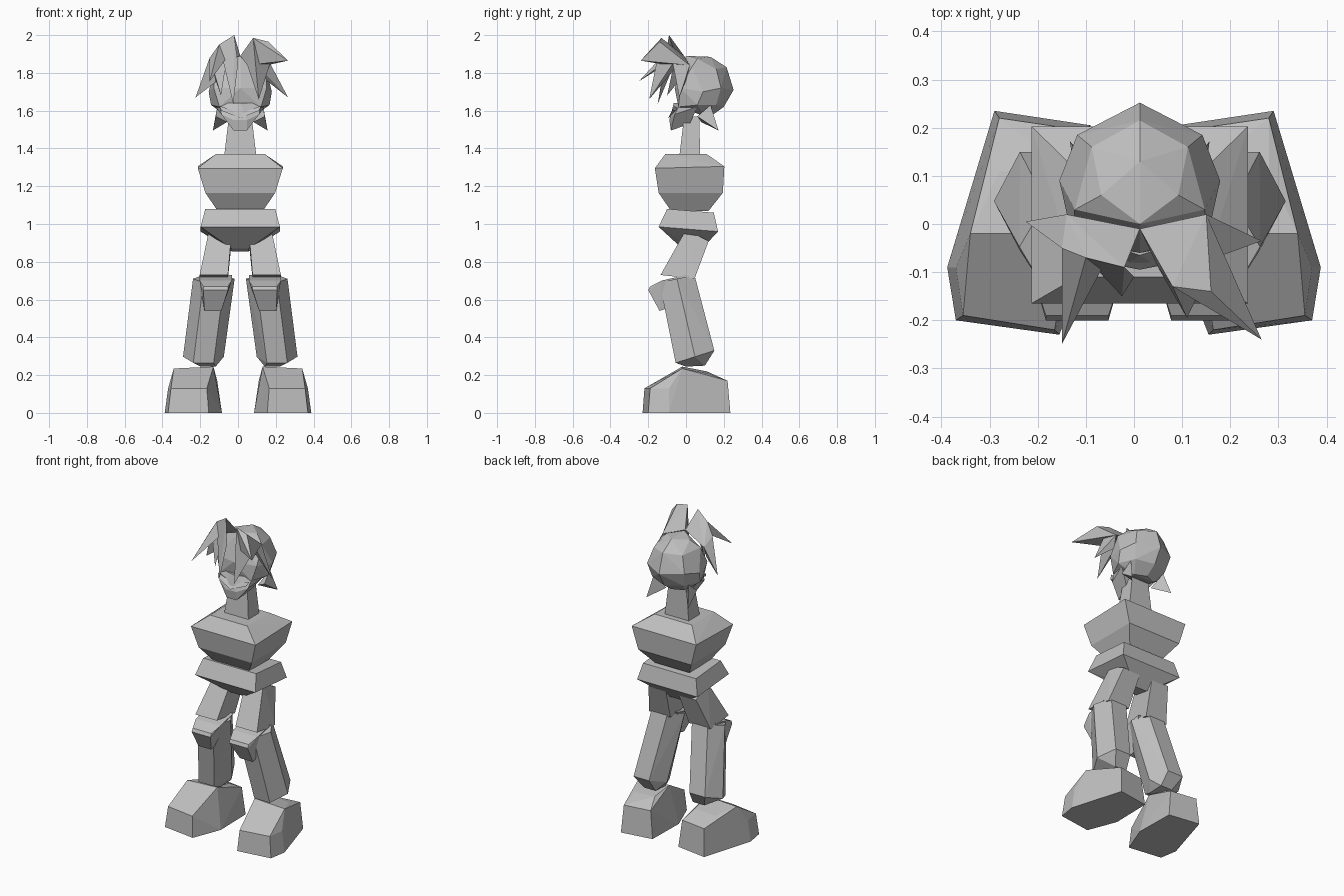
import bpy
import bmesh
import math

default_cube = bpy.data.objects.get("Cube")
if default_cube:
    bpy.data.objects.remove(default_cube, do_unlink=True)

# One flat grey for the whole figure
clay = bpy.data.materials.new("clay_grey")
clay.use_nodes = True
clay_colour = (0.52, 0.52, 0.52, 1)
clay.diffuse_color = clay_colour
clay.node_tree.nodes["Principled BSDF"].inputs["Base Color"].default_value = clay_colour

AXIS = 0.012  # the body's own middle line


def solid(name, points):
    """Make a faceted closed part wrapped around the given points."""
    mesh = bpy.data.meshes.new(name)
    bm = bmesh.new()
    for point in points:
        bm.verts.new(point)
    hull = bmesh.ops.convex_hull(bm, input=bm.verts[:])
    loose = {v for v in hull["geom_interior"] + hull["geom_unused"]
             if isinstance(v, bmesh.types.BMVert)}
    bmesh.ops.delete(bm, geom=list(loose), context="VERTS")
    bmesh.ops.dissolve_limit(bm, angle_limit=math.radians(3),
                             verts=bm.verts[:], edges=bm.edges[:])
    bmesh.ops.recalc_face_normals(bm, faces=bm.faces[:])
    bm.to_mesh(mesh)
    bm.free()
    mesh.materials.append(clay)
    part = bpy.data.objects.new(name, mesh)
    bpy.context.scene.collection.objects.link(part)
    return part


def both_sides(points, middle=AXIS):
    """Points given as offsets to the left, repeated on the right."""
    return [(middle + side * x, y, z) for side in (1, -1) for x, y, z in points]


def pair(name, points, middle=AXIS):
    """Make a left part and its mirrored right twin."""
    for label, side in (("left", 1), ("right", -1)):
        solid(f"{label}_{name}", [(middle + side * x, y, z) for x, y, z in points])


def box_ring(x, half, front, back, z_front, z_back):
    """Four corners of a level or tilted cross-section."""
    return [(x + side * half, y, z) for side in (1, -1)
            for y, z in ((front, z_front), (back, z_back))]


def hex_ring(x, half, front, back, z_front, z_back):
    """Six corners of a tilted cross-section, pointing sideways."""
    ends = box_ring(x, half * 0.5, front, back, z_front, z_back)
    middle_y, middle_z = (front + back) / 2, (z_front + z_back) / 2
    return ends + [(x + side * half, middle_y, middle_z) for side in (1, -1)]


# Torso
solid("chest",
      box_ring(AXIS, 0.13, -0.11, 0.11, 1.37, 1.37)
      + box_ring(AXIS, 0.225, -0.165, 0.203, 1.295, 1.305)
      + box_ring(AXIS, 0.185, -0.145, 0.195, 1.165, 1.165)
      + box_ring(AXIS, 0.12, -0.08, 0.12, 1.07, 1.07))
solid("pelvis",
      box_ring(AXIS, 0.185, -0.1, 0.147, 1.08, 1.06)
      + box_ring(AXIS, 0.21, -0.145, 0.17, 0.985, 0.96)
      + box_ring(AXIS, 0.045, -0.02, 0.07, 0.87, 0.855))
solid("neck",
      box_ring(AXIS, 0.085, -0.035, 0.075, 1.36, 1.36)
      + box_ring(AXIS, 0.06, -0.01, 0.07, 1.57, 1.57))

# Legs
pair("thigh",
     box_ring(0.105, 0.06, 0, 0.12, 0.97, 0.91)
     + box_ring(0.14, 0.075, -0.135, 0.045, 0.73, 0.71))
pair("shin",
     hex_ring(0.14, 0.11, -0.14, 0.045, 0.69, 0.73)
     + hex_ring(0.195, 0.108, -0.055, 0.15, 0.265, 0.33)
     + box_ring(0.17, 0.04, 0, 0.1, 0.245, 0.25))
pair("knee_pad",
     box_ring(0.13, 0.085, -0.13, 0, 0.7, 0.73)
     + box_ring(0.13, 0.065, -0.2, -0.19, 0.65, 0.67)
     + box_ring(0.145, 0.045, -0.14, -0.08, 0.54, 0.56))

# Feet: a sole outline, a toe cap edge and the instep
sole = [(0.29, 0.235), (0.09, 0.205), (0.085, -0.05),
        (0.155, -0.23), (0.37, -0.2), (0.388, -0.09)]
foot = [(x, y, 0) for x, y in sole]
foot += [(0.165, -0.22, 0.13), (0.355, -0.19, 0.13), (0.37, -0.09, 0.13)]
foot += [(0.13, -0.02, 0.245), (0.34, -0.02, 0.235),
         (0.28, 0.11, 0.21), (0.14, 0.11, 0.22),
         (0.28, 0.22, 0.17), (0.11, 0.195, 0.17)]
pair("foot", foot, middle=0)

# Head
solid("skull", both_sides([
    (0, 0, 1.89), (0, 0.13, 1.885), (0.08, 0.06, 1.875),
    (0, 0.215, 1.83), (0.1, 0.16, 1.82), (0.135, 0.03, 1.83),
    (0, 0.252, 1.71), (0.13, 0.185, 1.72), (0.167, 0.09, 1.7), (0.14, -0.03, 1.72),
    (0, -0.06, 1.72), (0, 0.2, 1.62), (0.11, 0.16, 1.63), (0.155, 0.06, 1.63),
    (0.11, -0.04, 1.62), (0, 0.13, 1.57), (0.07, 0.1, 1.57)]))
solid("jaw", both_sides([
    (0.11, -0.03, 1.64), (0.13, 0.06, 1.62), (0.1, -0.06, 1.58),
    (0.035, -0.088, 1.55), (0.035, -0.08, 1.495), (0.06, 0.02, 1.53), (0, -0.065, 1.64)]))
pair("brow", [(0, -0.095, 1.56), (0, -0.07, 1.59), (0.11, -0.06, 1.625),
              (0.1, -0.075, 1.6), (0.08, -0.03, 1.6)])
pair("cheek_tuft", [(0.145, 0.172, 1.495), (0.13, 0.06, 1.57),
                    (0.07, 0.08, 1.54), (0.12, 0.13, 1.63)])

# Hair: a crown clump on each side, then pointed locks
parting = (AXIS, -0.01, 1.89)
right_peak = (-0.02, -0.09, 2)
right_edge = (-0.15, -0.05, 1.88)
right_root = (-0.14, 0.02, 1.83)
right_ridge = (-0.1, -0.07, 1.95)
left_peak = (0.08, -0.13, 1.985)
left_root = (0.15, 0.02, 1.84)
left_fringe = (0.05, -0.09, 1.84)
left_edge = (0.17, -0.07, 1.85)

solid("right_crown_hair", [parting, right_peak, right_root, right_ridge, right_edge])
solid("right_side_lock", [right_root, right_edge, right_ridge,
                          (-0.12, -0.03, 1.75), (-0.225, 0.005, 1.67)])
solid("right_front_lock", [right_ridge, right_edge, (-0.06, -0.08, 1.88),
                           (-0.15, -0.25, 1.755)])
solid("right_fringe_lock", [right_peak, right_ridge, (0, -0.11, 1.85),
                            (-0.06, -0.06, 1.85), (-0.025, -0.15, 1.635)])
solid("right_temple_lock", [right_edge, right_root, (-0.06, -0.06, 1.87),
                            (-0.09, -0.1, 1.68)])
solid("left_crown_lock", [parting, left_peak, left_root, left_fringe,
                          (0.16, -0.14, 1.965), (0.265, -0.24, 1.865)])
solid("left_side_lock", [left_root, left_edge, (0.11, -0.03, 1.83),
                         (0.15, 0, 1.76), (0.265, -0.035, 1.67)])
solid("left_fringe_lock", [left_peak, left_fringe, left_edge,
                           (0.09, -0.06, 1.82), (0.11, -0.195, 1.66)])
